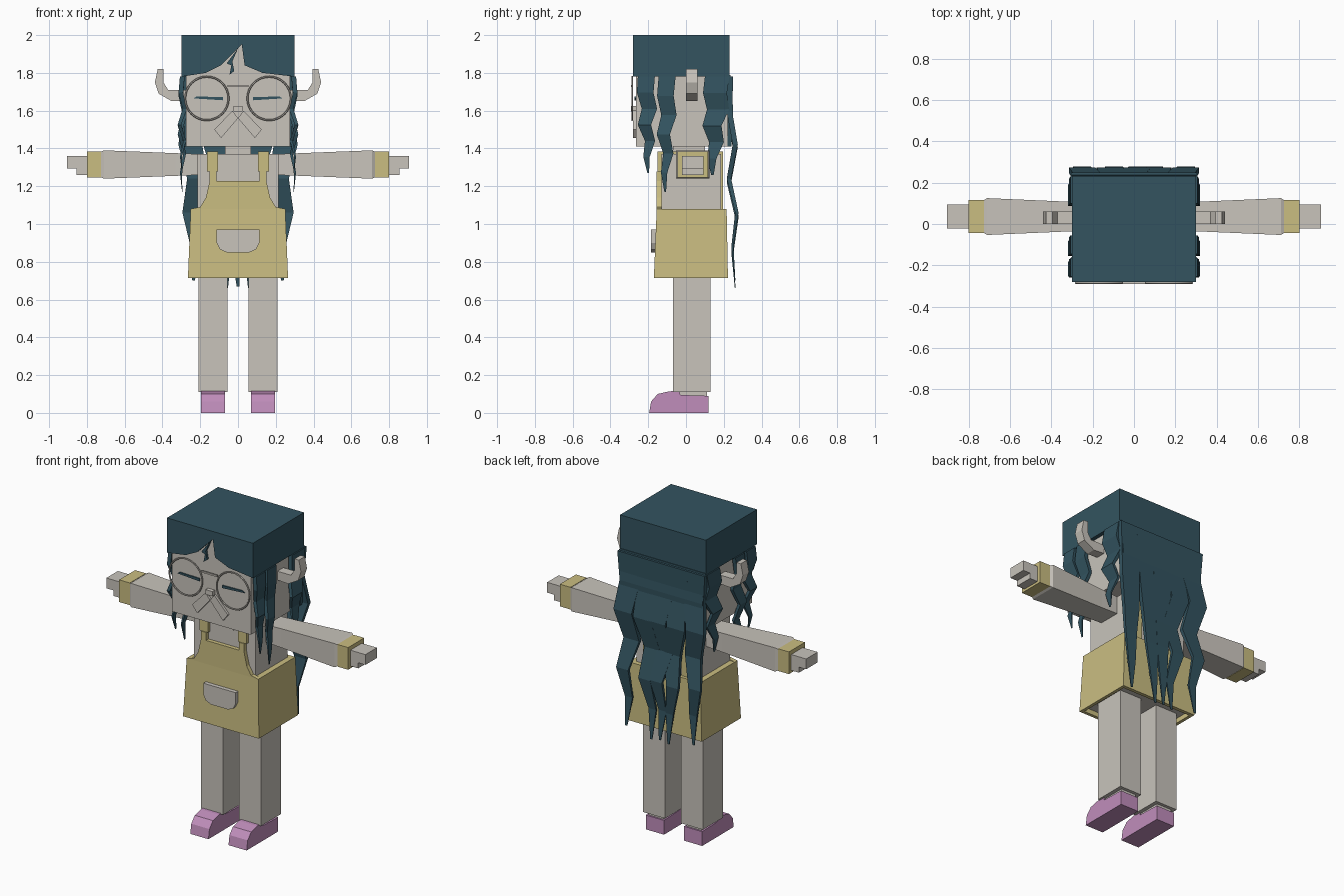
import bpy, bmesh
from math import pi, sin, cos

default_cube = bpy.data.objects.get("Cube")
if default_cube:
    bpy.data.objects.remove(default_cube, do_unlink=True)


def material(name, red, green, blue):
    mat = bpy.data.materials.new(name)
    mat.use_nodes = True
    color = (red, green, blue, 1)
    mat.diffuse_color = color
    mat.node_tree.nodes["Principled BSDF"].inputs["Base Color"].default_value = color
    return mat


skin = material("pale skin", red=.58, green=.55, blue=.5)
khaki = material("khaki cloth", red=.59, green=.51, blue=.22)
teal = material("dark teal hair", red=.033, green=.088, blue=.117)
pink = material("pink shoe", red=.53, green=.27, blue=.5)


def loft(name, rings, mat):
    """Skin a closed tube through rings of equal length, capped at both ends."""
    bm = bmesh.new()
    loops = [[bm.verts.new(point) for point in ring] for ring in rings]
    for lower, upper in zip(loops, loops[1:]):
        for i in range(len(lower)):
            bm.faces.new((lower[i - 1], lower[i], upper[i], upper[i - 1]))
    bm.faces.new(loops[0])
    bm.faces.new(loops[-1])
    bmesh.ops.recalc_face_normals(bm, faces=bm.faces)
    mesh = bpy.data.meshes.new(name)
    bm.to_mesh(mesh)
    bm.free()
    mesh.materials.append(mat)
    bpy.context.collection.objects.link(bpy.data.objects.new(name, mesh))


def pair(name, rings, mat):
    """Build a left part and its mirror image on the right."""
    loft("left_" + name, rings, mat)
    loft("right_" + name, [[(-x, y, z) for x, y, z in ring] for ring in rings], mat)


def rectangle(x, y, z):
    """Horizontal ring; x and y are (low, high)."""
    return [(x[0], y[0], z), (x[1], y[0], z), (x[1], y[1], z), (x[0], y[1], z)]


def block(x, y, z):
    return [rectangle(x, y, height) for height in z]


def around(center, size):
    return (center - size / 2, center + size / 2)


def centred(half):
    return (-half, half)


def outline(points, y):
    """Front outline in x and z, pushed through a depth range."""
    return [[(x, depth, z) for x, z in points] for depth in y]


def both_halves(points):
    """Complete a left half outline with its reflection."""
    return points + [(-x, z) for x, z in reversed(points)]


def strand(root, tip, bottom, size, sway, steps=6):
    """Zigzag lock that hangs from the cap and tapers to its tip."""
    rings = []
    for i in range(steps + 1):
        t = i / steps
        swing = (-1) ** i * sin(pi * t)
        taper = 1 - .9 * t ** 2
        x, y = [around(a + (b - a) * t + swing * s, w * taper)
                for a, b, s, w in zip(root, tip, sway, size)]
        rings.append(rectangle(x, y, cap_bottom + (bottom - cap_bottom) * t))
    return rings


# Shared levels and depths
cap_bottom = 1.78
chin = 1.41
shoulder = 1.37
waist = 1.08
hem = .715
face = -.265
nape = .22
chest = -.13
spine = .185

# Head, neck, torso and round collar
loft("head", block(x=centred(.275), y=(face, nape), z=(chin, 1.96)), skin)
loft("neck", block(x=centred(.07), y=(-.07, .1), z=(shoulder, chin)), skin)
loft("torso", block(x=centred(.215), y=(chest, spine), z=(hem + .05, waist, shoulder)), skin)
angles = [pi * i / 8 for i in range(9)]
collar = [(.085 * cos(a), shoulder - .06 * sin(a)) for a in angles]
loft("collar", outline(collar, y=(chest - .005, 0)), skin)

# Hair cap with a jagged fringe and one loose forelock
loft("hair_cap", block(x=centred(.3), y=(face + .01, .23), z=(cap_bottom, 2)), teal)
fringe = [(-.3, 2), (-.3, cap_bottom), (-.17, 1.8), (-.09, 1.84), (.02, 1.95),
          (.035, 1.84), (.13, 1.8), (.3, cap_bottom), (.3, 2)]
loft("fringe", outline(fringe, y=(-.28, face + .01)), teal)
forelock = [(0, 1.93), (-.06, 1.85), (-.035, 1.84), (-.045, 1.79), (-.02, 1.81), (-.03, 1.86)]
loft("forelock", outline(forelock, y=(-.28, face)), teal)

# Zigzag locks over the temples
temple = .295
for place, y, tip_y, bottom, width in (("front", -.21, -.2, 1.27, .09),
                                       ("middle", -.1, -.11, 1.17, .09),
                                       ("rear", .165, .14, 1.26, .13)):
    lock = strand(root=(temple, y), tip=(temple, tip_y), bottom=bottom,
                  size=(.025, width), sway=(-.015, .015))
    pair(place + "_lock", lock, teal)

# Long back hair: a curtain that parts into zigzag strands
curtain = [rectangle(centred(.3), (.2, .235), cap_bottom + .01),
           rectangle(centred(.29), (nape, .25), 1.6),
           rectangle(centred(.28), (nape, .24), chin)]
loft("back_curtain", curtain, teal)


def back_strand(root_x, tip_x, bottom):
    return strand(root=(root_x, .235), tip=(tip_x, .26), bottom=bottom,
                  size=(.14, .03), sway=(.02, .02))


loft("back_middle_strand", back_strand(root_x=0, tip_x=0, bottom=.67), teal)
pair("back_inner_strand", back_strand(root_x=.12, tip_x=.06, bottom=.66), teal)
pair("back_outer_strand", back_strand(root_x=.235, tip_x=.235, bottom=.7), teal)

# Face: nose, whiskers, narrow closed eyes and horns
eye_line = 1.665
loft("nose", block(x=centred(.024), y=(-.29, face), z=(1.595, 1.625)), skin)
whisker = [(.03, 1.6), (.125, 1.5), (.09, 1.455), (0, 1.56)]
pair("whisker", outline(whisker, y=(-.28, face)), skin)
eye = [(.08, eye_line - .01), (.235, eye_line), (.22, eye_line + .01), (.08, eye_line + .007)]
pair("eye", outline(eye, y=(face - .007, face)), teal)
horn = [(.27, 1.655), (.35, 1.65), (.42, 1.69), (.44, 1.75), (.425, 1.82),
        (.395, 1.82), (.395, 1.75), (.37, 1.71), (.27, 1.71)]
pair("horn", outline(horn, y=(0, .06)), skin)

# Round glasses
lens_y = -.285
bridge = block(x=centred(.055), y=around(lens_y, .01), z=around(eye_line + .065, .01))
loft("glasses_bridge", bridge, skin)
for side, x in (("left", .165), ("right", -.165)):
    bpy.ops.mesh.primitive_torus_add(
        location=(x, lens_y, eye_line), rotation=(pi / 2, 0, 0), major_radius=.115,
        minor_radius=.005, major_segments=32, minor_segments=6)
    rim = bpy.context.object
    rim.name = side + "_glasses_rim"
    rim.data.materials.append(skin)
    bpy.ops.object.shade_smooth_by_angle()

# Sleeves that widen toward the wrist
arm_y = .036
arm_z = 1.315
sleeve = []
for x, depth, height in ((.2, .14, .11), (.33, .145, .12), (.71, .178, .15), (.725, .16, .135)):
    low, high = around(arm_z, height)
    front, back = around(arm_y, depth)
    sleeve.append([(x, front, low), (x, back, low), (x, back, high), (x, front, high)])
pair("sleeve", sleeve, skin)

# Cuffs and stepped hands
wrist = .8
palm_y = around(arm_y, .115)
pair("cuff", block(x=(.725, wrist), y=around(arm_y, .16), z=around(arm_z, .14)), khaki)
pair("hand", block(x=(wrist, .905), y=palm_y, z=(1.295, 1.36)), skin)
pair("thumb", block(x=(wrist, .855), y=palm_y, z=(1.26, 1.3)), skin)

# Legs, ankles and round-toed shoes
pair("leg", block(x=(.055, .21), y=(-.07, .13), z=(.11, hem + .05)), skin)
pair("ankle", block(x=(.08, .185), y=(-.035, .11), z=(.07, .12)), skin)
shoe = [(.12, 0), (.12, .09), (-.03, .095), (-.035, .117), (-.09, .114),
        (-.15, .1), (-.185, .06), (-.195, 0)]
pair("shoe", [[(x, y, z) for y, z in shoe] for x in (.07, .197)], pink)

# Apron skirt, hollow underneath
inside = dict(x=centred(.245), y=(-.15, .2))
skirt = [rectangle(centred(.25), (-.155, .215), waist),
         rectangle(centred(.265), (-.17, .222), hem),
         rectangle(**inside, z=hem),
         rectangle(**inside, z=hem + .05)]
loft("apron_skirt", skirt, khaki)
loft("hips", block(**inside, z=(hem + .03, hem + .05)), skin)

# Apron bib and pocket
bib_top = 1.228
bib_y = (-.155, chest)
bib = both_halves([(.25, waist), (.2, waist + .01), (.17, 1.14), (.15, bib_top), (.135, bib_top)])
loft("apron_bib", outline(bib, y=bib_y), khaki)
pocket = both_halves([(.113, .97), (.113, .9), (.095, .865), (.06, .85)])
loft("apron_pocket", outline(pocket, y=(-.185, -.15)), skin)

# Apron straps over the shoulders
strap_x = (.105, .163)
strap_top = shoulder + .015
strap_back = spine + .01
pair("strap_front", block(x=strap_x, y=(-.15, chest + .01), z=(bib_top + .05, strap_top)), khaki)
pair("strap_tab", block(x=(.115, .15), y=bib_y, z=(bib_top, bib_top + .05)), khaki)
pair("strap_over", block(x=strap_x, y=(chest, strap_back), z=(shoulder, strap_top)), khaki)
pair("strap_back", block(x=strap_x, y=(spine, strap_back), z=(waist, strap_top)), khaki)
